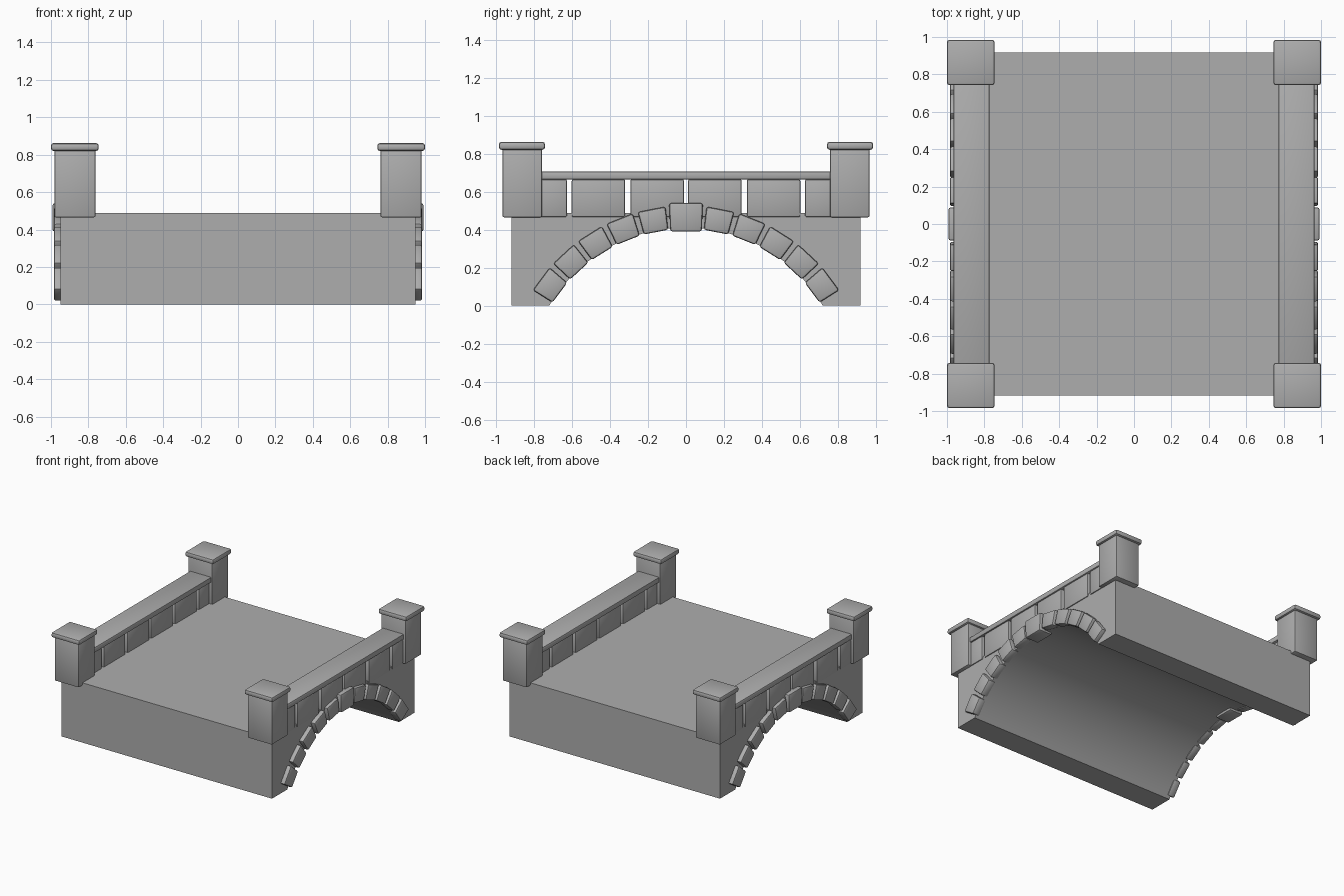
import bpy, bmesh, math
from mathutils import Matrix, Vector

if "Cube" in bpy.data.objects:
    bpy.data.objects.remove(bpy.data.objects["Cube"])

stone = bpy.data.materials.new("grey_stone")
stone.diffuse_color = (0.42, 0.42, 0.42, 1)
stone.use_nodes = True
stone.node_tree.nodes["Principled BSDF"].inputs["Base Color"].default_value = stone.diffuse_color

ARCH_Z = -0.425      # height of the arch centre
STONE_R = 0.888      # radius of the ring of arch stones
OPEN_R = 0.836       # radius of the opening


def finish(name, bm):
    bmesh.ops.recalc_face_normals(bm, faces=bm.faces)
    mesh = bpy.data.meshes.new(name)
    bm.to_mesh(mesh)
    bm.free()
    mesh.materials.append(stone)
    obj = bpy.data.objects.new(name, mesh)
    bpy.context.collection.objects.link(obj)
    bpy.ops.object.select_all(action='DESELECT')
    obj.select_set(True)
    bpy.context.view_layer.objects.active = obj
    bpy.ops.object.shade_smooth_by_angle(angle=math.radians(32))
    return obj


def block(name, x, y, z, bevel=0.01, taper=1.0, tilt=0.0):
    """Rounded block from (min, max) ranges; taper narrows the bottom along y."""
    bm = bmesh.new()
    bmesh.ops.create_cube(bm, size=1)
    size = Vector([r[1] - r[0] for r in (x, y, z)])
    centre = Vector([(r[0] + r[1]) / 2 for r in (x, y, z)])
    for v in bm.verts:
        if v.co.z < 0:
            v.co.y *= taper
        v.co = Vector([a * b for a, b in zip(v.co, size)])
    bmesh.ops.bevel(bm, geom=bm.edges[:], offset=bevel, segments=2,
                    profile=0.5, affect='EDGES')
    bm.transform(Matrix.Translation(centre) @ Matrix.Rotation(tilt, 4, 'X'))
    return finish(name, bm)


def span(side, a, b):
    return (a, b) if side > 0 else (-b, -a)


# Bridge body with the arched opening
bm = bmesh.new()
half = math.acos(-ARCH_Z / OPEN_R)
profile = [(-0.918, 0), (-0.918, 0.488), (0.918, 0.488), (0.918, 0)]
steps = 40
for i in range(steps + 1):
    a = half - 2 * half * i / steps
    profile.append((OPEN_R * math.sin(a), max(0, ARCH_Z + OPEN_R * math.cos(a))))
face = bm.faces.new([bm.verts.new((-0.95, y, z)) for y, z in profile])
ext = bmesh.ops.extrude_face_region(bm, geom=[face])
bmesh.ops.translate(bm, vec=(1.9, 0, 0),
                    verts=[v for v in ext["geom"] if isinstance(v, bmesh.types.BMVert)])
finish("bridge_body", bm)

for s, label in ((-1, "left"), (1, "right")):
    # Corner pillars with caps
    for e, end in ((-1, "front"), (1, "back")):
        block(f"pillar_{end}_{label}", span(s, 0.762, 0.982), span(e, 0.757, 0.966),
              (0.465, 0.83), 0.008)
        block(f"pillar_cap_{end}_{label}", span(s, 0.745, 1.0), span(e, 0.742, 0.985),
              (0.82, 0.862), 0.014)

    # Parapet wall stones with open joints, and the coping on top
    for e, end in ((-1, "front"), (1, "back")):
        for n, (a, b) in enumerate(((0.01, 0.293), (0.32, 0.602), (0.626, 0.80))):
            block(f"parapet_stone_{end}_{label}_{n + 1}", span(s, 0.79, 0.958),
                  span(e, a, b), (0.465, 0.665), 0.01)
    block(f"coping_{label}", span(s, 0.772, 0.966), (-0.78, 0.78), (0.663, 0.707), 0.009)

    # Keystone and the ring of arch stones
    block(f"keystone_{label}", span(s, 0.87, 0.992), (-0.089, 0.089), (0.39, 0.54),
          0.012, 0.93)
    for e, end in ((-1, "front"), (1, "back")):
        for n in range(5):
            a = math.radians(11 + 10.6 * n) * e
            y = STONE_R * math.sin(a)
            z = ARCH_Z + STONE_R * math.cos(a)
            block(f"arch_stone_{end}_{label}_{n + 1}", span(s, 0.92, 0.985),
                  (y - 0.074, y + 0.074), (z - 0.061, z + 0.061), 0.012, 0.88, -a)
